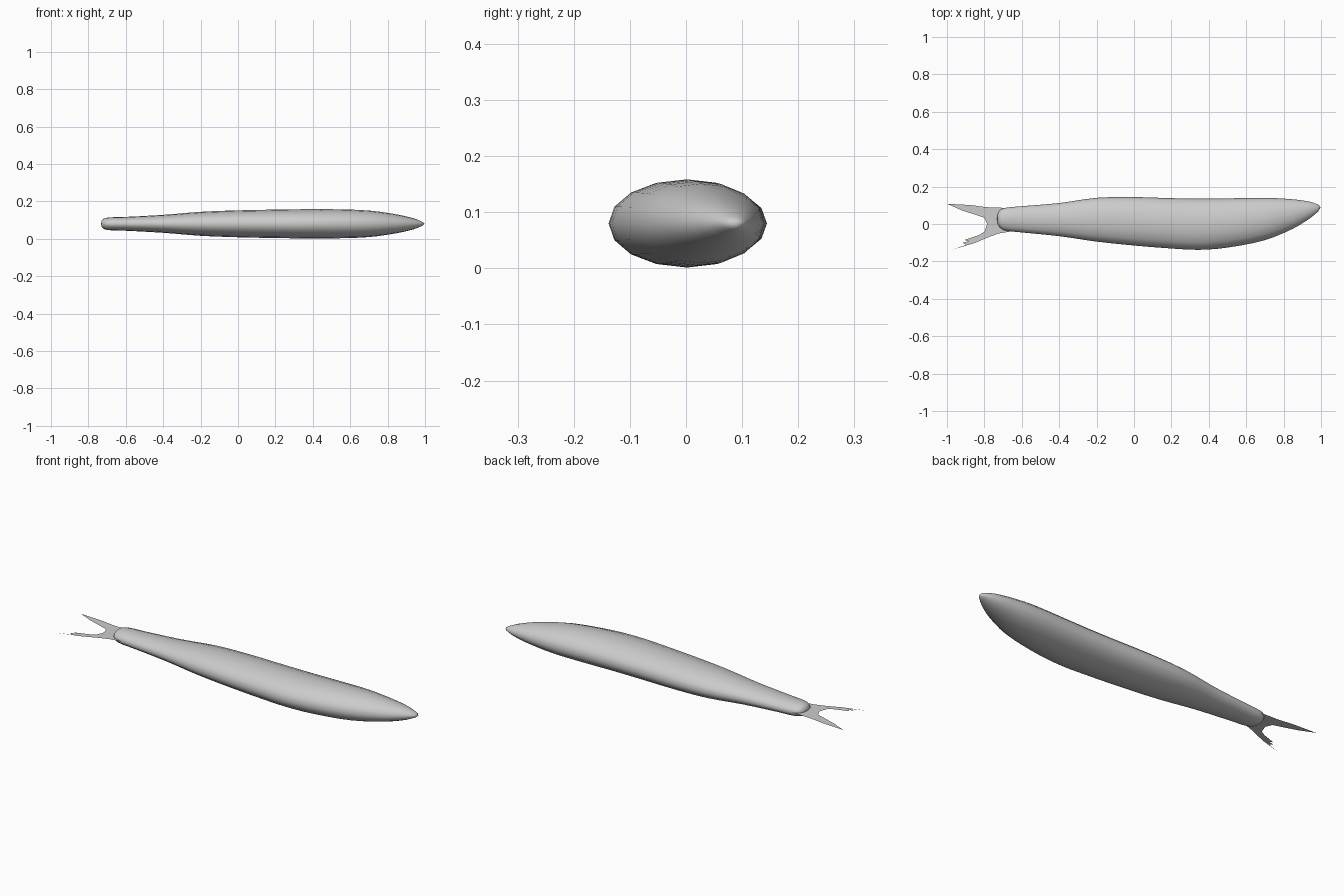
import bpy, bmesh, math

if "Cube" in bpy.data.objects:
    bpy.data.objects.remove(bpy.data.objects["Cube"])

MID_Z = 0.08
SIDES = 16

grey = bpy.data.materials.new("silver grey")
grey.diffuse_color = (0.6, 0.6, 0.6, 1)
grey.use_nodes = True
grey.node_tree.nodes["Principled BSDF"].inputs["Base Color"].default_value = grey.diffuse_color


def finish(bm, name):
    mesh = bpy.data.meshes.new(name)
    bm.to_mesh(mesh)
    bm.free()
    mesh.materials.append(grey)
    obj = bpy.data.objects.new(name, mesh)
    bpy.context.collection.objects.link(obj)
    return obj


def spline(a, b, c, d, t):
    # Non-uniform cubic through b and c; every station starts with its x
    x = b[0] + (c[0] - b[0]) * t
    h = c[0] - b[0]
    out = [x]
    for i in range(1, len(b)):
        m0 = (c[i] - a[i]) / (c[0] - a[0]) * h
        m1 = (d[i] - b[i]) / (d[0] - b[0]) * h
        out.append((2*t**3 - 3*t**2 + 1) * b[i] + (t**3 - 2*t**2 + t) * m0
                   + (3*t**2 - 2*t**3) * c[i] + (t**3 - t**2) * m1)
    return out


# Body stations: x, near side y, far side y, half height
STATIONS = [
    (-0.729, 0.002, 0.052, 0.016), (-0.718, -0.018, 0.073, 0.027),
    (-0.69, -0.034, 0.086, 0.034), (-0.6, -0.045, 0.095, 0.037),
    (-0.4, -0.065, 0.112, 0.048), (-0.2, -0.094, 0.14, 0.064),
    (0.0, -0.115, 0.144, 0.072), (0.2, -0.131, 0.138, 0.076),
    (0.35, -0.138, 0.136, 0.078), (0.5, -0.126, 0.137, 0.078),
    (0.7, -0.086, 0.14, 0.071), (0.85, -0.025, 0.132, 0.05),
    (0.94, 0.03, 0.119, 0.029), (0.985, 0.067, 0.104, 0.011),
]

# Body: oval rings lofted along the length
rings = []
last = len(STATIONS) - 1
for i in range(last):
    a, d = STATIONS[max(i - 1, 0)], STATIONS[min(i + 2, last)]
    rings += [spline(a, STATIONS[i], STATIONS[i + 1], d, k / 3) for k in range(3)]
rings.append(STATIONS[-1])

bm = bmesh.new()
loops = []
for x, y0, y1, h in rings:
    loops.append([bm.verts.new((
        x, (y0 + y1) / 2 + (y1 - y0) / 2 * math.cos(k * math.tau / SIDES),
        MID_Z + h * math.sin(k * math.tau / SIDES))) for k in range(SIDES)])
for r0, r1 in zip(loops, loops[1:]):
    for k in range(SIDES):
        n = (k + 1) % SIDES
        bm.faces.new((r0[k], r0[n], r1[n], r1[k]))
for loop, tip in ((loops[0], (-0.732, 0.027)), (loops[-1], (0.998, 0.089))):
    point = bm.verts.new((*tip, MID_Z))
    for k in range(SIDES):
        bm.faces.new((loop[k], loop[(k + 1) % SIDES], point))
bmesh.ops.recalc_face_normals(bm, faces=bm.faces)
for f in bm.faces:
    f.smooth = True
finish(bm, "fish_body")

# Tail fin: a flat forked sheet with a ragged lower lobe
OUTLINE = [
    (-0.66, 0.085), (-0.79, 0.09), (-0.87, 0.101), (-1.0, 0.108),
    (-0.92, 0.073), (-0.85, 0.05), (-0.80, 0.034), (-0.785, 0.0),
    (-0.80, -0.042), (-0.83, -0.06), (-0.905, -0.085), (-0.885, -0.092),
    (-0.915, -0.1), (-0.90, -0.112), (-0.97, -0.137), (-0.85, -0.101),
    (-0.77, -0.067), (-0.72, -0.05), (-0.66, -0.04),
]
bm = bmesh.new()
face = bm.faces.new([bm.verts.new((x, y, MID_Z)) for x, y in OUTLINE])
face.normal_update()
if face.normal.z < 0:
    face.normal_flip()
bmesh.ops.triangulate(bm, faces=[face])
finish(bm, "tail_fin")
